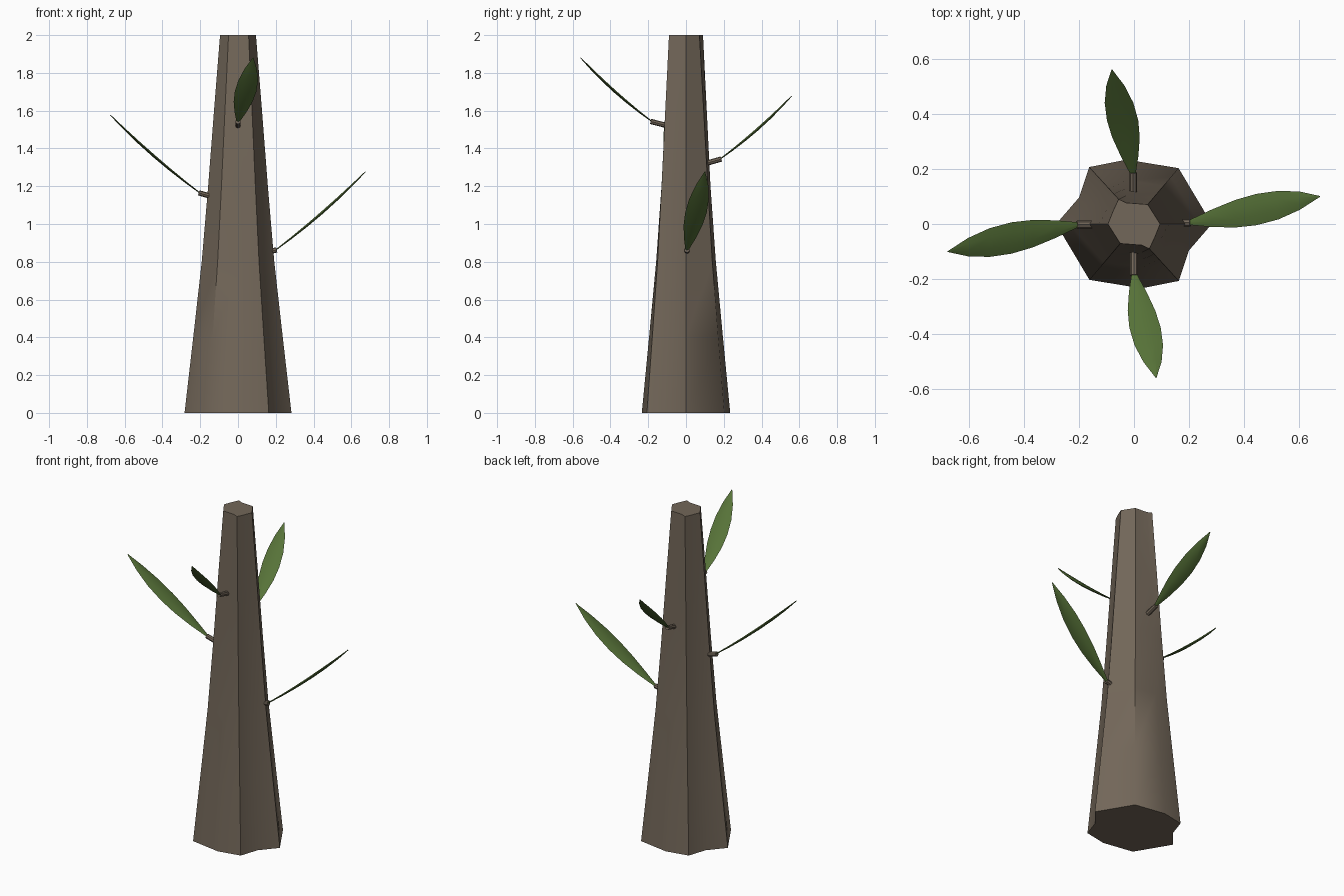
import bpy, bmesh, math
from mathutils import Vector

if "Cube" in bpy.data.objects:
    bpy.data.objects.remove(bpy.data.objects["Cube"])


def material(name, color):
    m = bpy.data.materials.new(name)
    m.diffuse_color = (*color, 1)
    m.use_nodes = True
    m.node_tree.nodes["Principled BSDF"].inputs["Base Color"].default_value = m.diffuse_color
    return m


bark = material("bark", (0.17, 0.135, 0.10))
green = material("leaf_green", (0.095, 0.17, 0.04))


def loft(name, rings, mat, angle=40):
    """Skin a list of equal-length closed rings and cap both ends."""
    bm = bmesh.new()
    vs = [[bm.verts.new(p) for p in r] for r in rings]
    n = len(rings[0])
    for a, b in zip(vs, vs[1:]):
        for i in range(n):
            j = (i + 1) % n
            bm.faces.new((a[i], a[j], b[j], b[i]))
    bm.faces.new(vs[0][::-1])
    bm.faces.new(vs[-1])
    bmesh.ops.recalc_face_normals(bm, faces=bm.faces)
    me = bpy.data.meshes.new(name)
    bm.to_mesh(me)
    bm.free()
    ob = bpy.data.objects.new(name, me)
    bpy.context.collection.objects.link(ob)
    me.materials.append(mat)
    bpy.context.view_layer.objects.active = ob
    ob.select_set(True)
    bpy.ops.object.shade_smooth_by_angle(angle=math.radians(angle))
    ob.select_set(False)
    return ob


# Trunk: half outlines repeated by a half turn, tapering from base to top
base = [(0.283, 0), (0.162, 0.203), (-0.027, 0.234), (-0.163, 0.207), (-0.2, 0.096)]
top = [(0.095, 0), (0.05, 0.071), (-0.028, 0.077), (-0.056, 0.09), (-0.077, 0.045)]
full = lambda half: half + [(-x, -y) for x, y in half]
rings = []
for z, radius in [(0, .283), (.4, .237), (.8, .192), (1.2, .158), (1.6, .127), (2, .095)]:
    t = (.283 - radius) / (.283 - .095)
    rings.append([(b[0] + (c[0] - b[0]) * t, b[1] + (c[1] - b[1]) * t, z)
                  for b, c in zip(full(base), full(top))])
loft("trunk", rings, bark, 50)


def twig(name, a, b, radius=0.014):
    a, b = Vector(a), Vector(b)
    d = (b - a).normalized()
    u = d.cross(Vector((0, 0, 1))).normalized()
    v = d.cross(u)
    ring = [(u * math.cos(k * math.pi / 4) + v * math.sin(k * math.pi / 4)) * radius
            for k in range(8)]
    loft(name, [[p + o for o in ring] for p in (a, b)], bark)


def leaf(name, a, b, side):
    a, b, side = Vector(a), Vector(b), Vector(side)
    normal = (b - a).cross(side).normalized()
    if normal.z < 0:
        normal = -normal
    rings = []
    for t, w in [(0, .008), (.17, .032), (.34, .05), (.5, .057),
                 (.67, .052), (.84, .033), (1, .002)]:
        c = a.lerp(b, t) - normal * 0.05 * t * (1 - t)
        h = normal * (0.002 + w * 0.09)
        rings.append([c + side * w, c + side * w * .4 + h, c - side * w * .4 + h,
                      c - side * w, c - side * w * .4 - h, c + side * w * .4 - h])
    loft(name, rings, green, 35)


# Leaves on their twigs, one per side of the trunk
X, Y = (1, 0, 0), (0, 1, 0)
for name, root, joint, tip, side in [
    ("right", (.12, .005, .843), (.205, .005, .863), (.675, .10, 1.277), Y),
    ("left", (-.10, -.002, 1.134), (-.208, -.002, 1.165), (-.676, -.10, 1.577), Y),
    ("front", (0, -.07, 1.513), (0, -.187, 1.543), (.08, -.558, 1.88), X),
    ("back", (-.003, .06, 1.308), (-.003, .187, 1.344), (-.08, .56, 1.678), X),
]:
    twig(name + "_twig", root, joint)
    leaf(name + "_leaf", Vector(joint).lerp(Vector(root), .08), tip, side)
